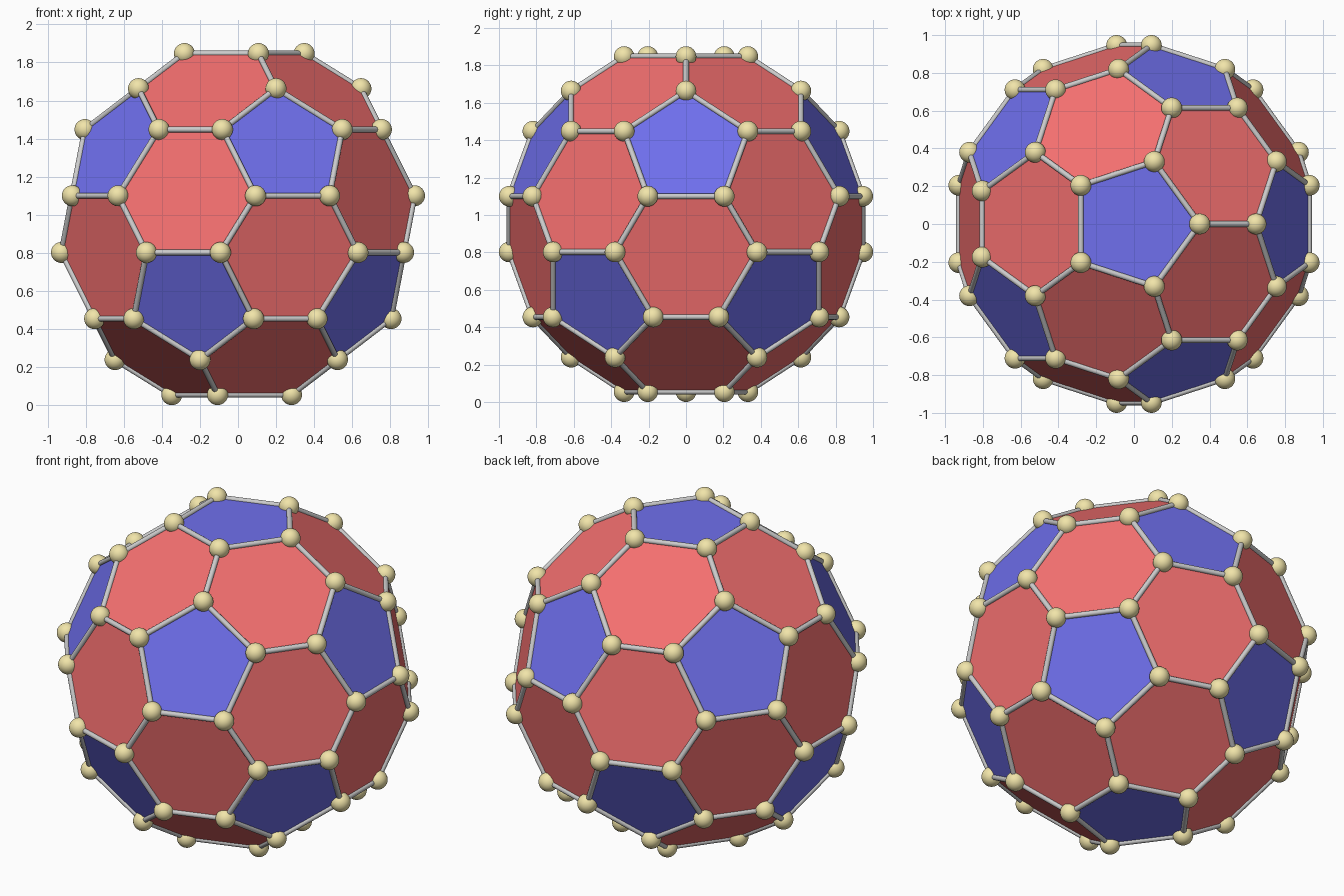
import bpy, bmesh
from math import sin, cos, radians, sqrt
from mathutils import Vector, Matrix

if "Cube" in bpy.data.objects:
    bpy.data.objects.remove(bpy.data.objects["Cube"])

HALF_Y = 0.945     # distance of outermost joint centres from the middle
BALL_R = 0.055
BAR_R = 0.015
CUT = 0.35         # share of each icosahedron edge cut off at both ends


def material(name, rgb):
    m = bpy.data.materials.new(name)
    m.diffuse_color = (*rgb, 1)
    m.use_nodes = True
    m.node_tree.nodes["Principled BSDF"].inputs["Base Color"].default_value = m.diffuse_color
    return m


def add_object(name, bm, *mats, smooth=False):
    mesh = bpy.data.meshes.new(name)
    bm.to_mesh(mesh)
    bm.free()
    ob = bpy.data.objects.new(name, mesh)
    bpy.context.collection.objects.link(ob)
    for m in mats:
        mesh.materials.append(m)
    if smooth:
        bpy.ops.object.select_all(action='DESELECT')
        ob.select_set(True)
        bpy.context.view_layer.objects.active = ob
        bpy.ops.object.shade_smooth_by_angle(angle=radians(40))
    return ob


# Icosahedron corners: two poles and two staggered rings of five
ring_r = HALF_Y / sin(radians(72))
R = ring_r * sqrt(5) / 2
corners = [Vector((0, 0, R)), Vector((0, 0, -R))]
for start, z in ((0, ring_r / 2), (36, -ring_r / 2)):
    for i in range(5):
        a = radians(start + 72 * i)
        corners.append(Vector((ring_r * cos(a), ring_r * sin(a), z)))
edge_len = min((corners[0] - c).length for c in corners[2:])

# Cut the corners off: two points on every edge
points = [a.lerp(b, CUT) for a in corners for b in corners
          if a is not b and (a - b).length < edge_len * 1.05]
centre_z = max(p.z for p in points) + BALL_R
points = [p + Vector((0, 0, centre_z)) for p in points]

# Faceted body: red hexagons and blue pentagons
body = bmesh.new()
for p in points:
    body.verts.new(p)
bmesh.ops.convex_hull(body, input=body.verts[:])
bmesh.ops.dissolve_limit(body, angle_limit=radians(3), verts=body.verts[:],
                         edges=body.edges[:])
bmesh.ops.recalc_face_normals(body, faces=body.faces[:])
for f in body.faces:
    f.material_index = 1 if len(f.verts) == 5 else 0
edges = [(e.verts[0].co.copy(), e.verts[1].co.copy()) for e in body.edges]
add_object("panels", body, material("red", (0.9, 0.16, 0.16)),
           material("blue", (0.16, 0.16, 0.85)))

# Grey bars along every edge
bars = bmesh.new()
for a, b in edges:
    d = b - a
    m = Matrix.Translation((a + b) / 2) @ d.to_track_quat('Z', 'Y').to_matrix().to_4x4()
    bmesh.ops.create_cone(bars, cap_ends=True, segments=16, radius1=BAR_R,
                          radius2=BAR_R, depth=d.length, matrix=m)
add_object("edge_bars", bars, smooth=True)

# Yellow ball joints at every corner
balls = bmesh.new()
for p in points:
    bmesh.ops.create_uvsphere(balls, u_segments=32, v_segments=16, radius=BALL_R,
                              matrix=Matrix.Translation(p))
add_object("ball_joints", balls, material("pale_yellow", (0.88, 0.78, 0.4)), smooth=True)
